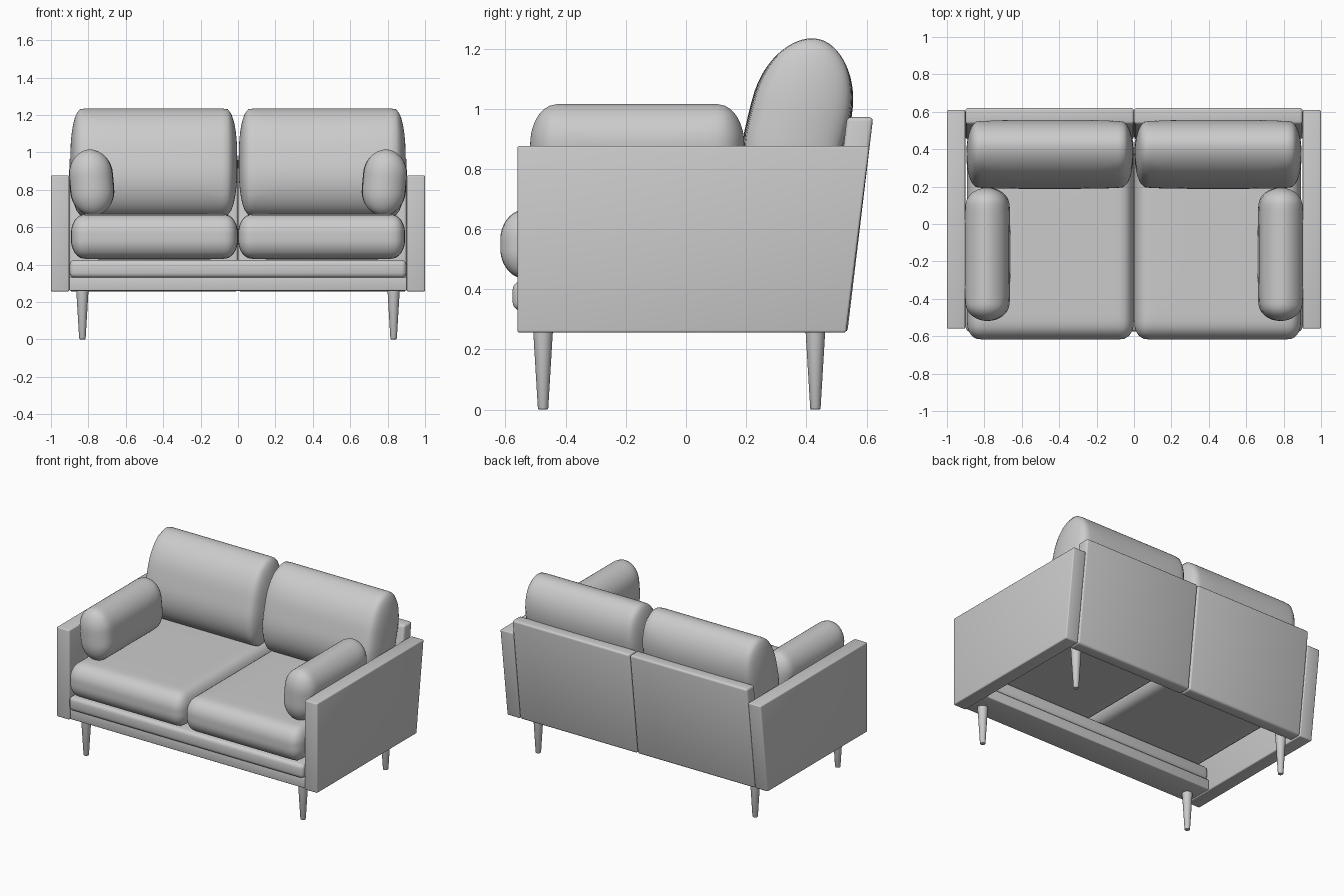
import bpy, bmesh
from math import radians, sin, pi
from mathutils import Vector

if "Cube" in bpy.data.objects:
    bpy.data.objects.remove(bpy.data.objects["Cube"])


def finish(name, bm, smooth_angle=None):
    bmesh.ops.recalc_face_normals(bm, faces=bm.faces)
    mesh = bpy.data.meshes.new(name)
    bm.to_mesh(mesh)
    bm.free()
    obj = bpy.data.objects.new(name, mesh)
    bpy.context.collection.objects.link(obj)
    if smooth_angle is None:
        mesh.shade_smooth()
    else:
        bpy.ops.object.select_all(action='DESELECT')
        bpy.context.view_layer.objects.active = obj
        obj.select_set(True)
        bpy.ops.object.shade_smooth_by_angle(angle=radians(smooth_angle))
    return obj


def prism(name, profile, x0, x1, bevel):
    """Side profile in (y, z) extruded along x, with rounded edges."""
    bm = bmesh.new()
    face = bm.faces.new([bm.verts.new((x0, y, z)) for y, z in profile])
    ext = bmesh.ops.extrude_face_region(bm, geom=[face])
    moved = [v for v in ext['geom'] if isinstance(v, bmesh.types.BMVert)]
    bmesh.ops.translate(bm, verts=moved, vec=(x1 - x0, 0, 0))
    bmesh.ops.bevel(bm, geom=bm.edges[:], offset=bevel, segments=3,
                    profile=0.5, affect='EDGES', clamp_overlap=True)
    return finish(name, bm, 35)


def cushion(name, half, radii, location, rotation=(0, 0, 0), crown=0.0, axis=2):
    """Box with elliptical rounding per axis; crown thins the rim along one axis."""
    bm = bmesh.new()
    bmesh.ops.create_cube(bm, size=2)
    bmesh.ops.subdivide_edges(bm, edges=bm.edges[:], cuts=25, use_grid_fill=True)
    for v in bm.verts:
        inner, d = Vector(), Vector()
        p = [sin(c * pi / 2) for c in v.co]
        for i in range(3):
            q = p[i] * half[i]
            lim = half[i] - radii[i]
            inner[i] = max(-lim, min(lim, q))
            d[i] = (q - inner[i]) / radii[i]
        d.normalize()
        v.co = inner + Vector(d[i] * radii[i] for i in range(3))
        rim = max((v.co[i] / half[i]) ** 4 for i in range(3) if i != axis)
        v.co[axis] *= 1 - crown * rim
    obj = finish(name, bm)
    obj.location = location
    obj.rotation_euler = rotation
    return obj


for s, side in ((-1, "left"), (1, "right")):
    # Arm panel with raked rear edge
    prism(side + "_arm", [(-0.56, 0.256), (0.532, 0.256), (0.61, 0.877), (-0.56, 0.877)],
          s * 0.902, s * 1.0, 0.008)

    # Half of the raked back, meeting at the centre seam
    prism(side + "_back_panel", [(0.45, 0.256), (0.536, 0.256), (0.622, 0.972), (0.535, 0.972)],
          s * 0.001, s * 0.901, 0.014)

    # Seat cushion
    cushion(side + "_seat_cushion", (0.446, 0.56, 0.123), (0.07, 0.09, 0.105),
            (s * 0.447, -0.057, 0.55), crown=0.06)

    # Leaning back cushion
    cushion(side + "_back_cushion", (0.446, 0.168, 0.292), (0.06, 0.168, 0.25),
            (s * 0.45, 0.372, 0.948), (radians(-14), 0, 0), crown=0.08, axis=1)

    # Small pillow resting against the arm
    cushion(side + "_arm_pillow", (0.118, 0.356, 0.178), (0.118, 0.09, 0.135),
            (s * 0.783, -0.162, 0.838), (0, s * radians(5), 0), crown=0.1, axis=0)

    # Tapered round legs
    for y, end in ((-0.475, "front"), (0.43, "rear")):
        bm = bmesh.new()
        bmesh.ops.create_cone(bm, cap_ends=True, segments=24, radius1=0.017,
                              radius2=0.035, depth=0.3)
        rim = [e for e in bm.edges if all(v.co.z < 0 for v in e.verts)]
        bmesh.ops.bevel(bm, geom=rim, offset=0.005, segments=2, affect='EDGES', profile=0.5)
        leg = finish(side + "_" + end + "_leg", bm, 40)
        leg.location = (s * 0.832, y, 0.15)

# Front frame: lower board and padded rail above it
prism("front_board", [(-0.553, 0.26), (-0.35, 0.26), (-0.35, 0.332), (-0.553, 0.332)],
      -0.902, 0.902, 0.006)
prism("padded_front_rail", [(-0.576, 0.33), (-0.35, 0.33), (-0.35, 0.425), (-0.576, 0.425)],
      -0.9, 0.9, 0.025)
